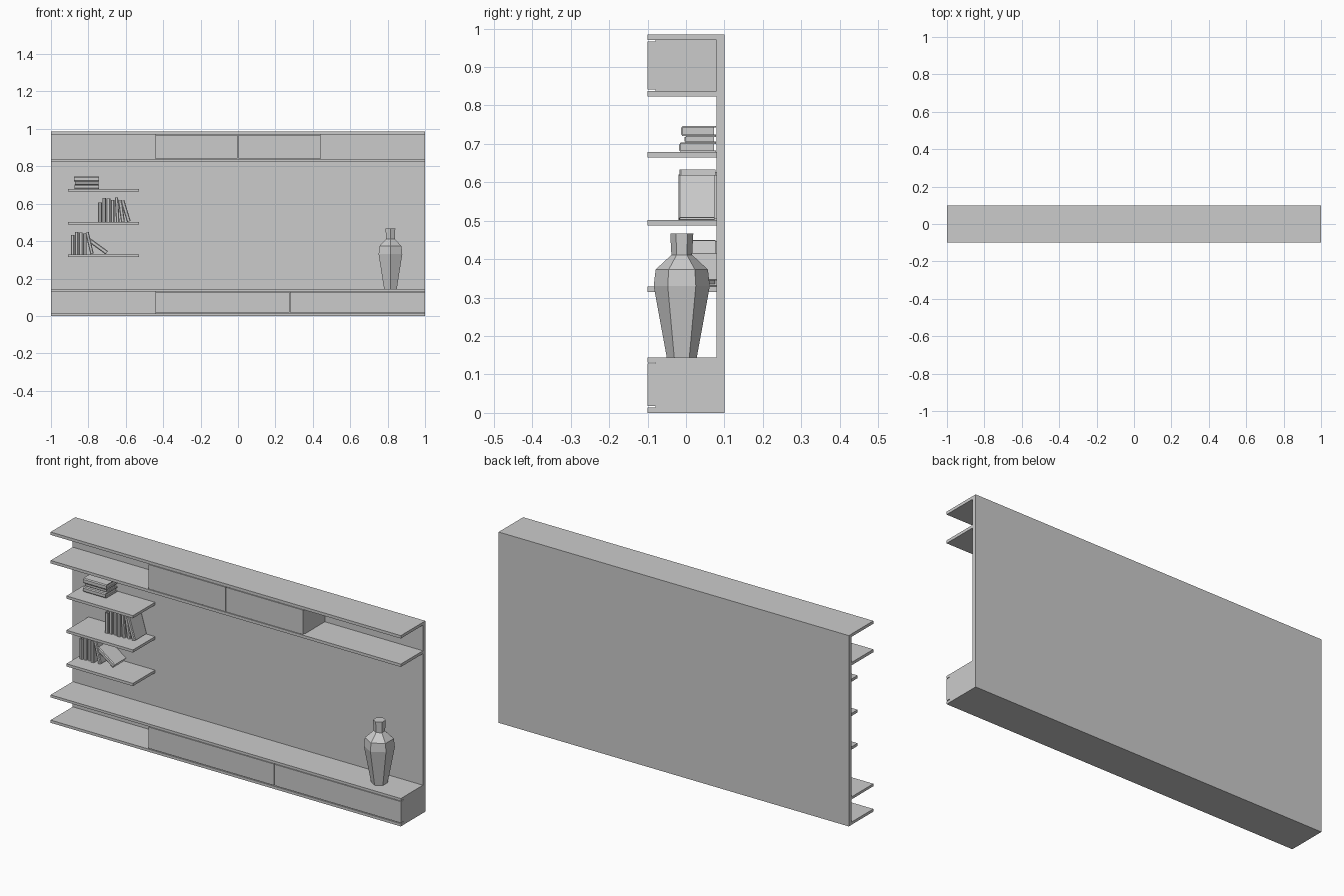
import bpy, bmesh, math
from mathutils import Matrix, Vector

cube = bpy.data.objects.get("Cube")
if cube:
    bpy.data.objects.remove(cube)

grey = bpy.data.materials.new("plain_grey")
grey.use_nodes = True
colour = (0.6, 0.6, 0.6, 1)
grey.diffuse_color = colour
grey.node_tree.nodes["Principled BSDF"].inputs["Base Color"].default_value = colour


def add_object(name, bm, matrix=None):
    mesh = bpy.data.meshes.new(name)
    bm.to_mesh(mesh)
    bm.free()
    mesh.materials.append(grey)
    obj = bpy.data.objects.new(name, mesh)
    if matrix:
        obj.matrix_world = matrix
    bpy.context.scene.collection.objects.link(obj)
    return obj


def add_block(bm, x, y, z):
    """Box given by its (low, high) range on each axis."""
    ranges = (x, y, z)
    middle = Vector([(a + b) / 2 for a, b in ranges])
    size = Vector([b - a for a, b in ranges])
    place = Matrix.Translation(middle) @ Matrix.Diagonal(size).to_4x4()
    return bmesh.ops.create_cube(bm, size=1, matrix=place)["verts"]


def block(name, x, y, z):
    bm = bmesh.new()
    add_block(bm, x, y, z)
    return add_object(name, bm)


FRONT, WALL, BACK = -0.1, 0.08, 0.1
FULL, DEPTH = (-1, 1), (FRONT, WALL)

# Back panel and full-width boards
block("back_panel", FULL, (WALL, BACK), (0, 0.985))
for name, low, high in (("base_board", 0, 0.014), ("bench_board", 0.131, 0.144),
                        ("upper_board", 0.823, 0.838), ("top_board", 0.97, 0.985)):
    block(name, FULL, DEPTH, (low, high))

# Cabinet bodies behind the doors
block("upper_cabinet", (-0.44, 0.44), (-0.08, WALL), (0.838, 0.97))
block("lower_cabinet", (-0.44, 1), (-0.08, WALL), (0.014, 0.131))


def doors(name, edges, z):
    for i, (a, b) in enumerate(zip(edges, edges[1:])):
        block(f"{name}_{i + 1}", (a + 0.002, b - 0.002), (FRONT, -0.08), z)


doors("upper_door", (-0.442, 0, 0.442), (0.841, 0.967))
doors("lower_door", (-0.442, 0.277, 1.002), (0.018, 0.128))

# Small wall shelves
SHELF_TOPS = (0.679, 0.502, 0.329)
for i, top in enumerate(SHELF_TOPS):
    block(f"wall_shelf_{i + 1}", (-0.91, -0.53), DEPTH, (top - 0.014, top))


def book(name, matrix, thick, tall, deep):
    """Book with its spine facing the front: two boards, spine and pages."""
    bm = bmesh.new()
    board = thick * 0.15
    for a in (0, thick - board):
        add_block(bm, (a, a + board), (0.004, deep), (0, tall))
    spine = add_block(bm, (0, thick), (0, 0.004), (0, tall))
    for v in spine:  # narrow the front of the spine
        if v.co.y < 0.002:
            v.co.x = thick / 2 + (v.co.x - thick / 2) * 0.6
    add_block(bm, (board, thick - board), (0.004, deep - 0.005),
              (0.006, tall - 0.006))
    return add_object(name, bm, matrix)


def book_row(name, shelf_top, books):
    for i, (x, thick, tall, lean) in enumerate(books):
        place = Matrix.Translation((x, -0.02 + 0.003 * (i % 3), shelf_top))
        place = place @ Matrix.Rotation(math.radians(-lean), 4, "Y")
        book(f"{name}_{i + 1}", place, thick, tall, 0.094)


# Standing and leaning books: x, thickness, height, lean
book_row("middle_book", SHELF_TOPS[1], (
    (-0.748, 0.02, 0.105, 0), (-0.725, 0.018, 0.128, 0), (-0.704, 0.022, 0.125, 0),
    (-0.679, 0.018, 0.118, 0), (-0.652, 0.018, 0.131, 3),
    (-0.625, 0.02, 0.115, 8), (-0.593, 0.02, 0.116, 17)))
book_row("lower_book", SHELF_TOPS[2], (
    (-0.893, 0.018, 0.105, 0), (-0.872, 0.018, 0.121, 0), (-0.851, 0.02, 0.118, 0),
    (-0.828, 0.018, 0.112, 0), (-0.789, 0.018, 0.118, 13),
    (-0.708, 0.022, 0.115, 54)))

# Flat stack of books
level = SHELF_TOPS[0]
for i, (right, front, thick, wide) in enumerate((
        (-0.743, -0.018, 0.024, 0.13), (-0.747, -0.004, 0.017, 0.125),
        (-0.743, -0.013, 0.026, 0.133))):
    place = Matrix.Translation((right, front, level))
    place = place @ Matrix.Rotation(math.radians(-90), 4, "Y")
    book(f"stacked_book_{i + 1}", place, thick, wide, 0.078 - front)
    level += thick

# Six-sided vase, built from stacked rings: radius, height
bm = bmesh.new()
rings = []
for radius, z in ((0.039, 0.144), (0.073, 0.33), (0.068, 0.373),
                  (0.027, 0.411), (0.03, 0.467)):
    place = Matrix.Translation((0.815, -0.011, z))
    rings.append(bmesh.ops.create_circle(
        bm, segments=6, radius=radius, matrix=place)["verts"])
for low, high in zip(rings, rings[1:]):
    for i in range(6):
        j = (i + 1) % 6
        bm.faces.new((low[i], low[j], high[j], high[i]))
bm.faces.new(rings[0])
bm.faces.new(rings[-1])
bmesh.ops.recalc_face_normals(bm, faces=bm.faces)
add_object("vase", bm)
